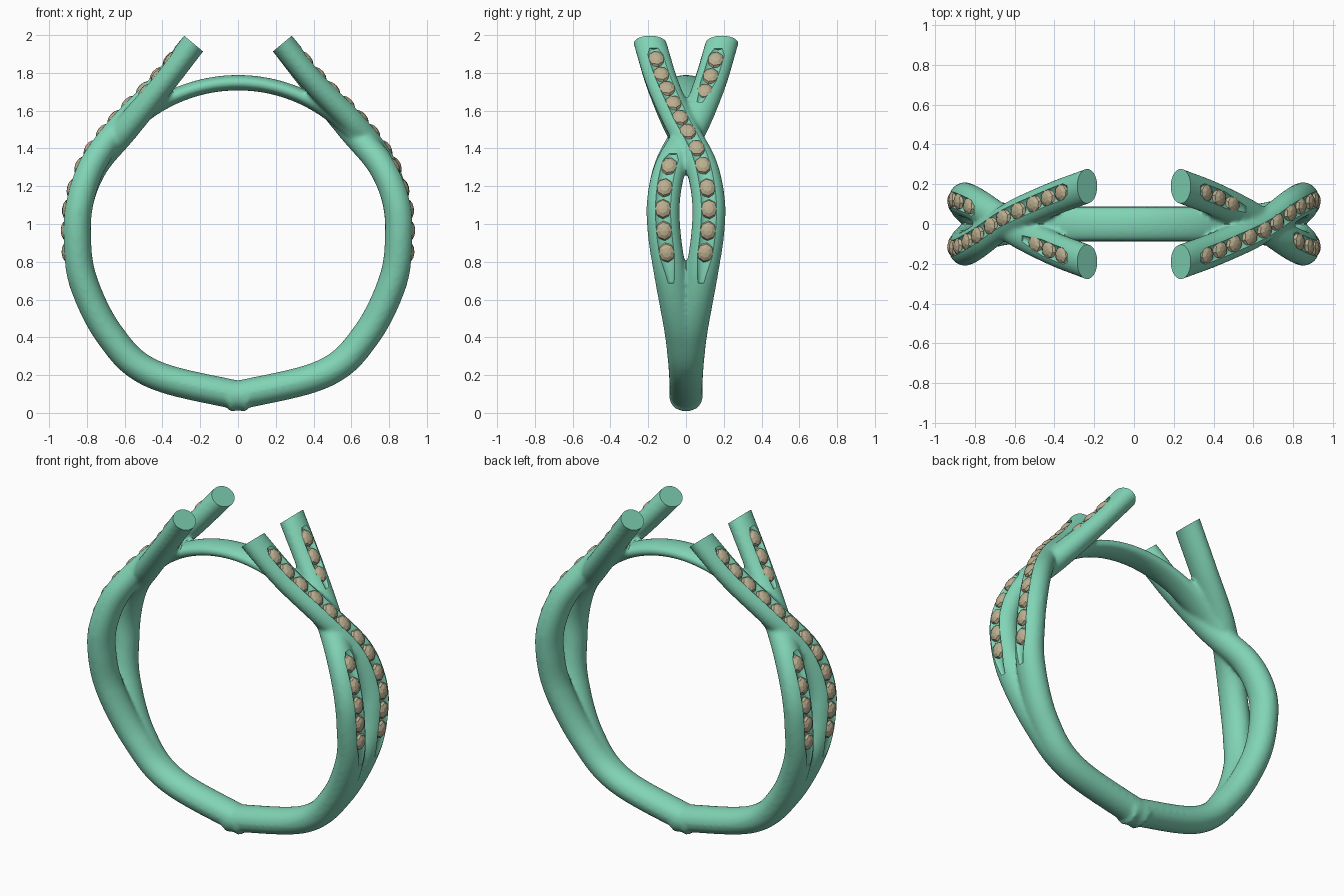
import bpy, bmesh, math
from mathutils import Vector, Matrix

if "Cube" in bpy.data.objects:
    bpy.data.objects.remove(bpy.data.objects["Cube"])

CZ = 0.93          # height of the finger-hole centre
Y = Vector((0, 1, 0))

def material(name, col):
    m = bpy.data.materials.new(name)
    m.diffuse_color = (*col, 1)
    m.use_nodes = True
    m.node_tree.nodes["Principled BSDF"].inputs["Base Color"].default_value = m.diffuse_color
    return m

metal = material("green_metal", (0.22, 0.66, 0.47))
stone = material("tan_stone", (0.50, 0.43, 0.28))

def arc_pt(deg, r, y, th):
    a = math.radians(deg)
    return (r * math.cos(a), y, CZ + r * math.sin(a), th)

def spline(pts, n=14):
    """Catmull-Rom through (x, y, z, thickness) points, resampled evenly."""
    p = [Vector(q) for q in pts]
    p = [2 * p[0] - p[1]] + p + [2 * p[-1] - p[-2]]
    out = []
    for i in range(1, len(p) - 2):
        a, b, c, d = p[i - 1:i + 3]
        for k in range(n):
            t = k / n
            out.append(0.5 * (2 * b + (c - a) * t + (2 * a - 5 * b + 4 * c - d) * t * t
                              + (3 * b - a - 3 * c + d) * t ** 3))
    out.append(p[-2])
    return out

def frames(path):
    """Position, tangent, outward normal (kept in the xz plane), thickness."""
    res = []
    for i, q in enumerate(path):
        t = (path[min(i + 1, len(path) - 1)] - path[max(i - 1, 0)]).to_3d().normalized()
        res.append((q.to_3d(), t, Y.cross(t).normalized() * -1, q[3]))
    return res

def sweep(bm, fr, section, turn, seg=28):
    """Loft ellipses; section(i, th) gives half width, half thickness, offset."""
    rings = []
    for i, (p, t, n, th) in enumerate(fr):
        hw, ht, off = section(i, th)
        rings.append([bm.verts.new(turn @ (p + n * (off + ht * math.sin(a)) + Y * hw * math.cos(a)))
                      for a in (2 * math.pi * k / seg for k in range(seg))])
    for r0, r1 in zip(rings, rings[1:]):
        for k in range(seg):
            bm.faces.new((r0[k], r0[(k + 1) % seg], r1[(k + 1) % seg], r1[k]))
    bm.faces.new(rings[0])
    bm.faces.new(rings[-1])

def finish(bm, name, mat):
    bmesh.ops.recalc_face_normals(bm, faces=bm.faces)
    me = bpy.data.meshes.new(name)
    bm.to_mesh(me)
    bm.free()
    me.materials.append(mat)
    ob = bpy.data.objects.new(name, me)
    bpy.context.collection.objects.link(ob)
    return ob

def strand_points(flip, dip):
    pts = [(0.190, -0.215, 2.009, .066), (0.235, -0.19, 1.955, .066), (0.41, -0.125, 1.745, .066),
           (0.617, -0.03, 1.53, .070), (0.765, 0.075, 1.33, .074), (0.836, 0.118, 1.135, .076),
           (0.855, 0.115, 0.95, .077), arc_pt(-15, .853, .078, .077), arc_pt(-37, .853, .025, .077),
           arc_pt(-58, .853, .003, .077), arc_pt(-94, .853, 0, .077)]
    drop = {2: .3, 3: 1, 4: .45}
    return [(x - .7 * dip * drop.get(i, 0), y * flip, z - .7 * dip * drop.get(i, 0), th)
            for i, (x, y, z, th) in enumerate(pts)]

over = frames(spline(strand_points(1, 0)))
under = frames(spline(strand_points(-1, 0.035)))
turns = [Matrix.Identity(3), Matrix.Rotation(math.pi, 3, 'Z')]

# stone stations, evenly spaced along each strand
def stations(fr, count=12):
    dist = [0]
    for a, b in zip(fr, fr[1:]):
        dist.append(dist[-1] + (b[0] - a[0]).length)
    first = next(i for i, f in enumerate(fr) if f[0].z < 1.85)
    last = next(i for i, f in enumerate(fr) if f[0].z < 0.865)
    out = []
    for k in range(count):
        s = dist[first] + (dist[last] - dist[first]) * k / (count - 1)
        out.append(min(range(len(dist)), key=lambda i: abs(dist[i] - s)))
    return out

body, tips, slots, gems = (bmesh.new() for _ in range(4))

def channel(fr, i0, i1, turn):
    part = fr[i0:i1 + 1]
    m = len(part) - 1
    def sec(i, th):
        e = min(1, (i + 1) / 3, (m - i) / 8 + .15)      # fades out at the lower end
        floor = th - .008 - .018 * e
        top = th + .05
        return .05 * (.35 + .65 * e), (top - floor) / 2, (top + floor) / 2
    sweep(bm=slots, fr=part, section=sec, turn=turn, seg=16)

def gem(fr, i, turn):
    p, t, n, th = fr[i]
    rot = Matrix((t, n.cross(t), n)).transposed()
    mat = (turn @ rot).to_4x4()
    mat.translation = turn @ (p + n * (th - .022))
    bmesh.ops.create_uvsphere(gems, u_segments=8, v_segments=6, radius=1,
                              matrix=mat @ Matrix.Diagonal((.053, .046, .028, 1)))

for turn in turns:
    # two crossing strands that merge into the shank
    for fr in (over, under):
        sweep(body, fr, lambda i, th: (.088, th, 0), turn)
    # rows of stones and their channels
    so, su = stations(over), stations(under)
    channel(over, so[0] - 3, so[-1] + 8, turn)
    channel(under, su[0] - 3, su[2] + 4, turn)
    channel(under, su[7] - 4, su[-1] + 8, turn)
    for i in so:
        gem(over, i, turn)
    for i in su[:3] + su[7:]:
        gem(under, i, turn)
    # block that trims the strand ends flat
    d = Vector((-.64, 0, .768))
    n = Vector((.768, 0, .64))
    m4 = (turn @ Matrix((d, Y, n)).transposed()).to_4x4()
    m4.translation = turn @ (Vector((.235, 0, 1.955)) + d * .15)
    bmesh.ops.create_cube(tips, size=1, matrix=m4 @ Matrix.Diagonal((.3, .8, .24, 1)))

# thin bridge closing the finger hole at the top
bridge = frames(spline([arc_pt(a, .818, 0, .041) for a in range(138, 41, -8)], 5))
sweep(body, bridge, lambda i, th: (.086, th, 0), Matrix.Identity(3))

ring = finish(body, "ring_band", metal)
cutters = [finish(tips, "tip_cutter", metal), finish(slots, "channel_cutter", metal)]
stones = finish(gems, "stones", stone)

# blend the strands together, then cut tips and channels
rm = ring.modifiers.new("blend", 'REMESH')
rm.mode = 'VOXEL'
rm.voxel_size = 0.011
sm = ring.modifiers.new("soften", 'SMOOTH')
sm.factor = 0.5
sm.iterations = 8
for c in cutters:
    c.hide_render = True
    b = ring.modifiers.new("cut", 'BOOLEAN')
    b.operation = 'DIFFERENCE'
    b.solver = 'EXACT'
    b.object = c

bpy.context.view_layer.objects.active = ring
ring.select_set(True)
for mod in list(ring.modifiers):
    bpy.ops.object.modifier_apply(modifier=mod.name)
for c in cutters:
    bpy.data.objects.remove(c)
bpy.ops.object.shade_smooth_by_angle(angle=math.radians(35))
